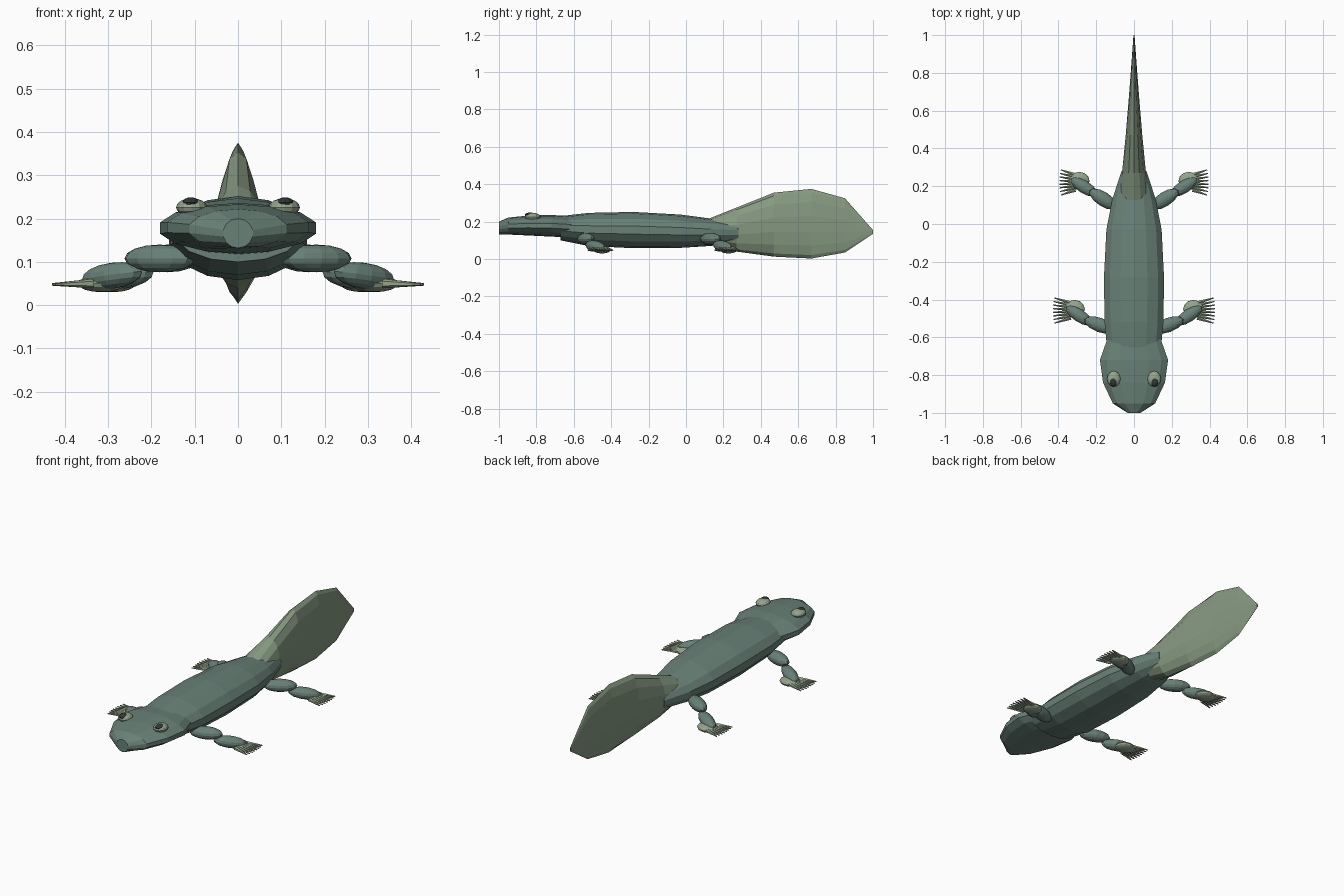
import bpy, math
from mathutils import Vector, Matrix

if "Cube" in bpy.data.objects:
    bpy.data.objects.remove(bpy.data.objects["Cube"])


def material(name, rgb):
    m = bpy.data.materials.new(name)
    m.diffuse_color = (*rgb, 1)
    m.use_nodes = True
    m.node_tree.nodes["Principled BSDF"].inputs["Base Color"].default_value = m.diffuse_color
    return m


SKIN = material("skin", (0.14, 0.22, 0.185))
FIN = material("fin", (0.24, 0.32, 0.22))
PALE = material("pale_skin", (0.30, 0.37, 0.26))
DARK = material("pupil", (0.03, 0.04, 0.035))


def add(name, verts, faces, mat):
    me = bpy.data.meshes.new(name)
    me.from_pydata(verts, [], faces)
    me.materials.append(mat)
    ob = bpy.data.objects.new(name, me)
    bpy.context.collection.objects.link(ob)
    return ob


def loft(name, rings, mat, n=14):
    """Elliptical rings along y: (y, half width, bottom z, top z)."""
    verts, faces = [], []
    for y, w, lo, hi in rings:
        for i in range(n):
            a = 2 * math.pi * i / n
            verts.append((w * math.sin(a), y, (lo + hi) / 2 + (hi - lo) / 2 * math.cos(a)))
    for r in range(len(rings) - 1):
        for i in range(n):
            j = (i + 1) % n
            faces.append((r * n + i, r * n + j, (r + 1) * n + j, (r + 1) * n + i))
    faces.append(tuple(reversed(range(n))))
    faces.append(tuple(range((len(rings) - 1) * n, len(rings) * n)))
    return add(name, verts, faces, mat)


def place(ob, name, mat):
    ob.name = name
    ob.data.materials.append(mat)


def ellipsoid(name, loc, size, mat, rot=(0, 0, 0), seg=12, rings=8):
    bpy.ops.mesh.primitive_uv_sphere_add(segments=seg, ring_count=rings, radius=1,
                                         location=loc, rotation=rot)
    ob = bpy.context.object
    ob.scale = size
    place(ob, name, mat)


def limb(name, a, b, width, height, mat):
    """Ellipsoid stretched from point a to point b."""
    a, b = Vector(a), Vector(b)
    d = b - a
    pitch = -math.atan2(d.z, math.hypot(d.x, d.y))
    ellipsoid(name, (a + b) / 2, (d.length / 2, width, height), mat,
              (0, pitch, math.atan2(d.y, d.x)))


def toe(name, a, b, mat):
    a, b = Vector(a), Vector(b)
    d = b - a
    bpy.ops.mesh.primitive_cone_add(vertices=6, radius1=0.011, radius2=0.003, depth=d.length,
                                    location=(a + b) / 2,
                                    rotation=d.to_track_quat('Z', 'Y').to_euler())
    place(bpy.context.object, name, mat)


# Trunk, flat head and tail fin
loft("body", [(-0.67, 0.145, 0.10, 0.23), (-0.52, 0.16, 0.07, 0.247), (-0.28, 0.163, 0.058, 0.252),
              (-0.03, 0.15, 0.06, 0.238), (0.13, 0.118, 0.07, 0.217), (0.28, 0.068, 0.085, 0.2)], SKIN)
loft("head", [(-1.0, 0.035, 0.132, 0.2), (-0.95, 0.115, 0.131, 0.222), (-0.84, 0.168, 0.126, 0.233),
              (-0.72, 0.185, 0.12, 0.236), (-0.6, 0.142, 0.115, 0.228)], SKIN)
loft("tail_fin", [(0.12, 0.085, 0.08, 0.215), (0.27, 0.065, 0.04, 0.275), (0.47, 0.045, 0.013, 0.355),
                  (0.67, 0.028, 0.003, 0.375), (0.85, 0.014, 0.035, 0.325),
                  (1.0, 0.003, 0.135, 0.155)], FIN)

for side, s in (("right", 1), ("left", -1)):
    # Eyes on top of the head
    ellipsoid(f"eye_{side}", (s * 0.107, -0.82, 0.226), (0.036, 0.042, 0.021), PALE)
    ellipsoid(f"pupil_{side}", (s * 0.109, -0.833, 0.237), (0.02, 0.028, 0.012), DARK)
    # Sprawling legs: position of hip, knee and foot in plan
    for end, hip, knee, foot, tip_x in (
            ("front", (0.10, -0.565), (0.262, -0.505), (0.315, -0.45), 0.43),
            ("hind", (0.09, 0.085), (0.235, 0.178), (0.29, 0.228), 0.395)):
        tag = f"{end}_{side}"
        limb(f"upper_leg_{tag}", (s * hip[0], hip[1], 0.108), (s * knee[0], knee[1], 0.108),
             0.038, 0.032, SKIN)
        limb(f"lower_leg_{tag}", (s * (knee[0] - 0.04), knee[1] - 0.025, 0.078),
             (s * (foot[0] + 0.045), foot[1] + 0.012, 0.058), 0.034, 0.03, SKIN)
        ellipsoid(f"foot_{tag}", (s * foot[0], foot[1], 0.05), (0.055, 0.048, 0.02), PALE)
        # Eight fanned toes
        yc = foot[1] - 0.008
        for k in range(8):
            t = (k - 3.5) / 3.5
            toe(f"toe_{tag}_{k + 1}", (s * (foot[0] + 0.02), yc + t * 0.04, 0.05),
                (s * (tip_x - 0.008 * t * t), yc + t * 0.067, 0.048), PALE)
